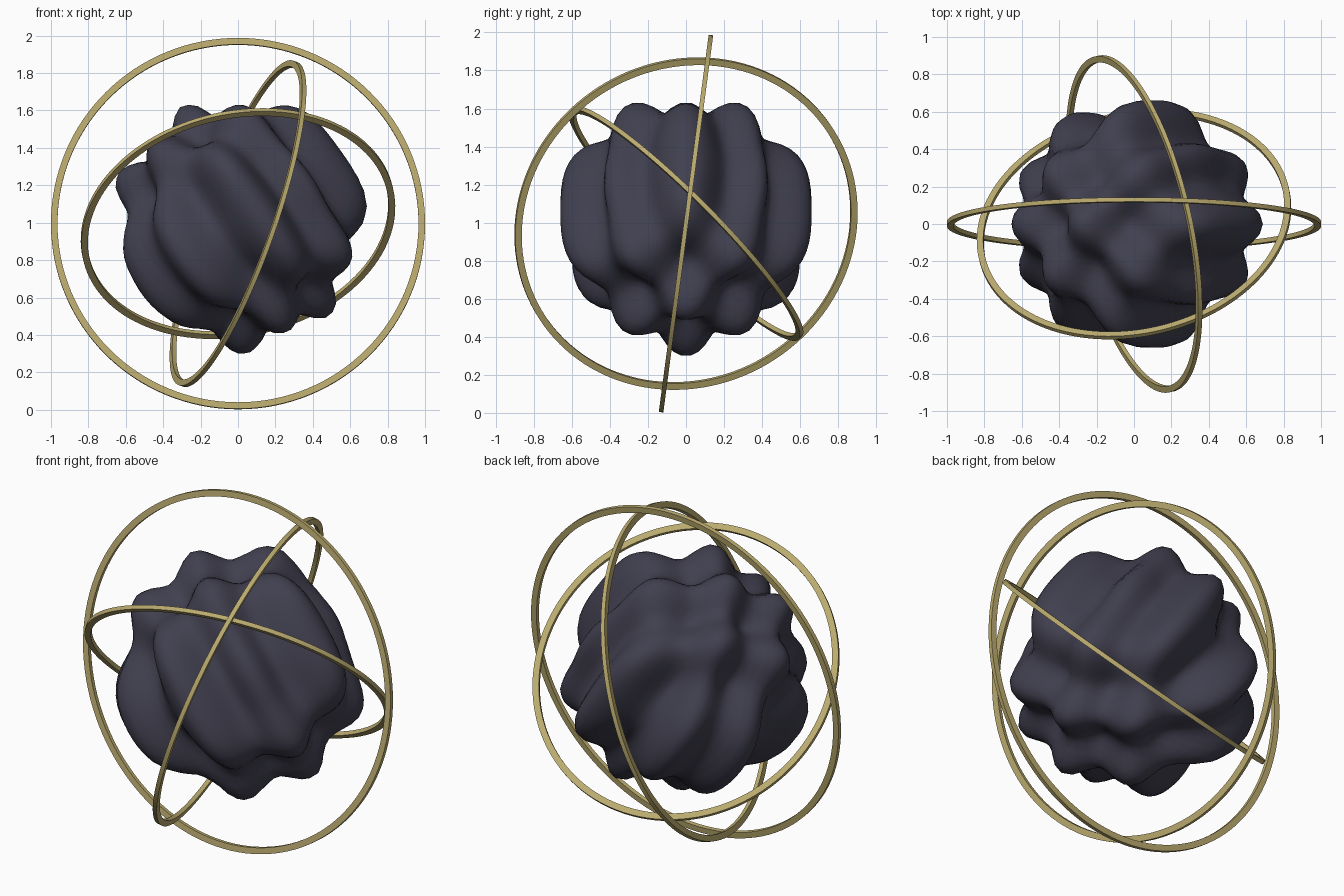
import bpy, bmesh, math
from mathutils import Vector

if "Cube" in bpy.data.objects:
    bpy.data.objects.remove(bpy.data.objects["Cube"])

CENTRE = Vector((0, 0, 0.995))


def material(name, rgb):
    m = bpy.data.materials.new(name)
    m.diffuse_color = (*rgb, 1)
    m.use_nodes = True
    m.node_tree.nodes["Principled BSDF"].inputs["Base Color"].default_value = m.diffuse_color
    return m


dark = material("dark_slate", (0.052, 0.050, 0.078))
gold = material("dull_gold", (0.50, 0.41, 0.16))


def finish(bm, name, mat, angle):
    bmesh.ops.recalc_face_normals(bm, faces=bm.faces)
    me = bpy.data.meshes.new(name)
    bm.to_mesh(me)
    bm.free()
    me.materials.append(mat)
    ob = bpy.data.objects.new(name, me)
    ob.location = CENTRE
    bpy.context.collection.objects.link(ob)
    bpy.ops.object.select_all(action='DESELECT')
    ob.select_set(True)
    bpy.context.view_layer.objects.active = ob
    bpy.ops.object.shade_smooth_by_angle(angle=math.radians(angle))
    return ob


# Lumpy core: a sphere rippled by two crossed waves
def core():
    bm = bmesh.new()
    bmesh.ops.create_icosphere(bm, subdivisions=5, radius=1)
    for v in bm.verts:
        d = v.co.normalized()
        wave = math.sin(7 * d.x + 5 * d.z) * math.cos(7.15 * d.y)
        v.co = d * (0.606 + 0.092 * wave)
    finish(bm, "rippled_core", dark, 40)


# Flat band ring with a rectangular section, turned to face the given normal
def ring(name, outer, normal, width=0.035, depth=0.024, steps=128):
    bm = bmesh.new()
    rot = Vector((0, 0, 1)).rotation_difference(Vector(normal).normalized())
    section = [(outer, -depth / 2), (outer, depth / 2),
               (outer - width, depth / 2), (outer - width, -depth / 2)]
    loops = []
    for i in range(steps):
        a = 2 * math.pi * i / steps
        loops.append([bm.verts.new(rot @ Vector((r * math.cos(a), r * math.sin(a), h)))
                      for r, h in section])
    for i in range(steps):
        p, q = loops[i], loops[(i + 1) % steps]
        for j in range(4):
            k = (j + 1) % 4
            bm.faces.new((p[j], q[j], q[k], p[k]))
    finish(bm, name, gold, 40)


core()
ring("outer_ring", 1.0, (0, 0.991, -0.131))
ring("middle_ring", 0.92, (0.9225, 0.207, -0.325))
ring("inner_ring", 0.85, (-0.16, 0.697, 0.697))
